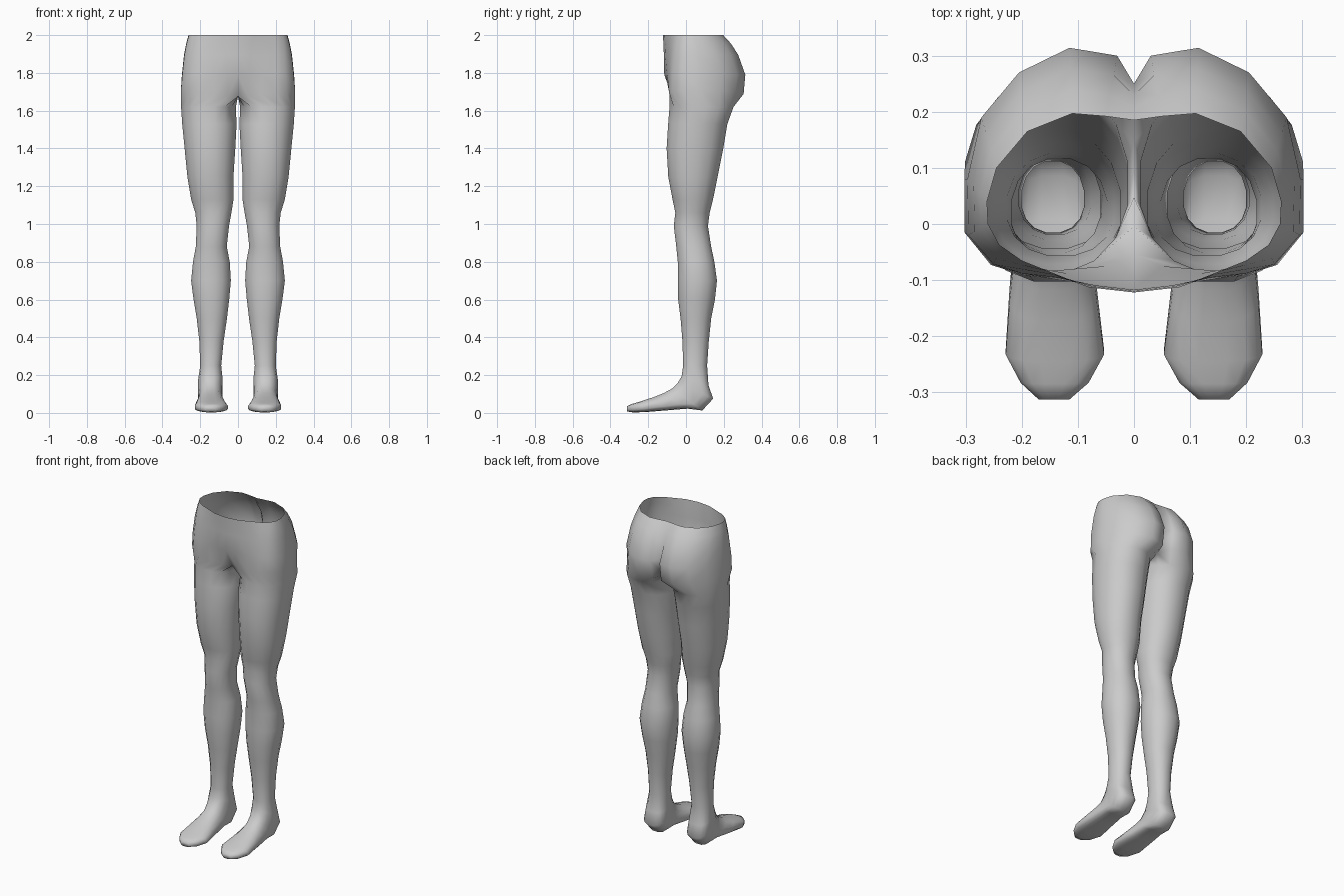
import bpy, bmesh, math
from mathutils import Vector

if "Cube" in bpy.data.objects:
    bpy.data.objects.remove(bpy.data.objects["Cube"])

N = 16        # points round each leg
OUTER = 12    # points of a pelvis half section, front midline to back midline


def leg_ring(xi, xo, yf, zf, yb, zb, e=0.92, m=0.46):
    """Closed section from a front point to a back point; m places the widest line."""
    pts = []
    for k in range(N):
        a = math.radians(-123.75 + 22.5 * k)
        c, s = [math.copysign(abs(v) ** e, v) for v in (math.cos(a), math.sin(a))]
        t = m + s * (m if s < 0 else 1 - m)
        pts.append(Vector(((xi + xo) / 2 + (xo - xi) / 2 * c,
                           yf + (yb - yf) * t, zf + (zb - zf) * t)))
    return pts


def pelvis_ring(outline, z, drop=0.0):
    """Half section of the pelvis, closed by points along the midline."""
    pts = [Vector((x, y, z - drop * (1 - x / 0.3))) for x, y in outline]
    first, last = pts[0], pts[-1]
    gaps = N - OUTER + 1
    return pts + [last.lerp(first, i / gaps) for i in range(1, gaps)]


def blend(a, b, t):
    return [(p[0] + (q[0] - p[0]) * t, p[1] + (q[1] - p[1]) * t) for p, q in zip(a, b)]


# Pelvis half outlines (x, y)
waist = [(0, -.122), (.08, -.113), (.15, -.085), (.2, -.065), (.24, -.037), (.26, 0),
         (.262, .04), (.245, .1), (.19, .165), (.11, .197), (.05, .192), (0, .185)]
hip = [(0, -.115), (.06, -.108), (.13, -.1), (.2, -.088), (.25, -.072), (.295, -.02),
       (.297, .08), (.272, .19), (.205, .27), (.115, .314), (.03, .30), (0, .25)]
crotch = [(0, -.055), (.05, -.075), (.12, -.088), (.2, -.09), (.255, -.073), (.302, -.015),
          (.302, .08), (.275, .18), (.21, .26), (.12, .305), (.03, .285), (0, .2)]

# Leg sections: z, inner x, outer x, front y, back y
leg = [(1.62, .009, .304, -.09, .255), (1.53, .005, .298, -.097, .222),
       (1.4, .012, .285, -.105, .2), (1.25, .022, .27, -.096, .17),
       (1.13, .022, .25, -.073, .145), (1.06, .033, .228, -.058, .127),
       (.99, .046, .22, -.066, .118), (.88, .058, .225, -.053, .135),
       (.8, .042, .24, -.045, .152), (.7, .036, .25, -.045, .166),
       (.6, .045, .237, -.043, .155), (.5, .057, .22, -.03, .135),
       (.38, .075, .206, -.02, .122), (.25, .088, .201, -.016, .113)]

# Foot sections: inner x, outer x, top y, top z, underside y, underside z
foot = [(.08, .212, -.024, .195, .12, .145), (.08, .213, -.045, .16, .145, .075),
        (.08, .21, -.075, .13, .087, .012), (.075, .215, -.12, .105, .01, .022),
        (.065, .223, -.175, .083, -.09, .014), (.052, .23, -.245, .06, -.215, .004),
        (.08, .203, -.285, .048, -.28, .002), (.115, .17, -.313, .036, -.313, .008)]

rings = [pelvis_ring(waist, 2.0),
         pelvis_ring(blend(waist, hip, .35), 1.955),
         pelvis_ring(blend(waist, hip, .68), 1.895),
         pelvis_ring(hip, 1.79),
         pelvis_ring(crotch, 1.71, .035)]
n_pelvis = len(rings)
rings += [leg_ring(xi, xo, yf, z, yb, z) for z, xi, xo, yf, yb in leg]
rings += [leg_ring(*f, e=.75, m=.58) for f in foot]

# Skin the sections; the pelvis stays open along the midline for mirroring
bm = bmesh.new()
loops = [[bm.verts.new(p) for p in r] for r in rings]
for i, (a, b) in enumerate(zip(loops, loops[1:])):
    for k in range(OUTER - 1 if i + 1 < n_pelvis else N):
        j = (k + 1) % N
        bm.faces.new((a[k], b[k], b[j], a[j]))
bm.faces.new(loops[-1])    # toe end
bmesh.ops.delete(bm, geom=[v for v in bm.verts if not v.link_faces], context='VERTS')
bmesh.ops.recalc_face_normals(bm, faces=bm.faces)
for f in bm.faces:
    f.smooth = True
mesh = bpy.data.meshes.new("legs_and_pelvis")
bm.to_mesh(mesh)
bm.free()
body = bpy.data.objects.new("legs_and_pelvis", mesh)
bpy.context.collection.objects.link(body)

# Other half
mirror = body.modifiers.new("Mirror", 'MIRROR')
mirror.use_clip = True
mirror.merge_threshold = 0.001
